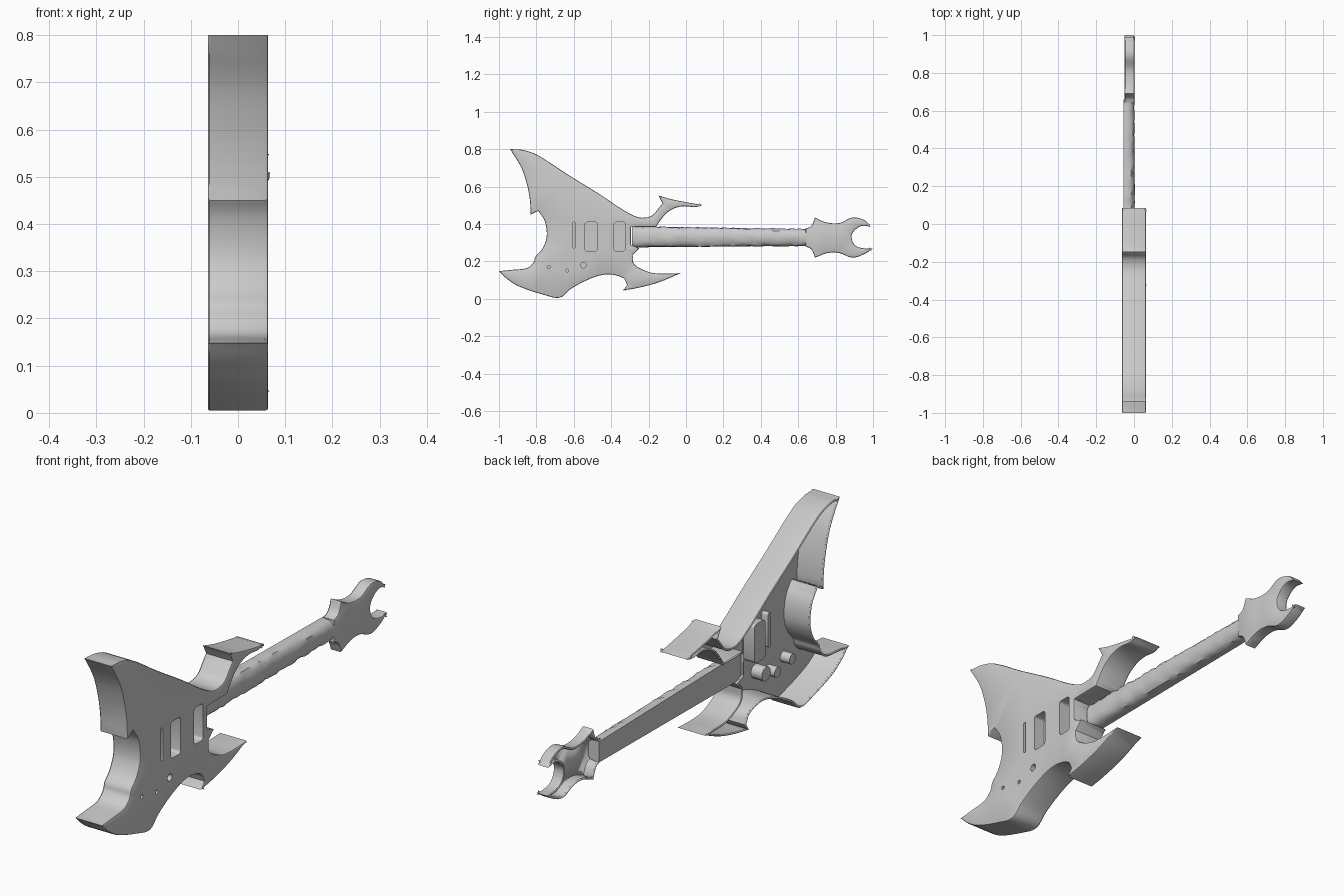
import bpy, bmesh, math, random
from mathutils import Vector

if "Cube" in bpy.data.objects:
    bpy.data.objects.remove(bpy.data.objects["Cube"])

random.seed(4)
grey = bpy.data.materials.new("light grey")
grey.diffuse_color = (0.6, 0.6, 0.6, 1)
grey.use_nodes = True
grey.node_tree.nodes["Principled BSDF"].inputs["Base Color"].default_value = grey.diffuse_color


def smooth_outline(pts, steps=4, corner=50):
    """Closed curve through (y, z) points that keeps sharp corners."""
    p = [Vector(q) for q in pts]
    n = len(p)

    def tangent(i, side):
        a, b, c = p[i - 1], p[i], p[(i + 1) % n]
        if (b - a).angle(c - b) > math.radians(corner):
            return (c - b) if side else (b - a)
        return (c - a) / 2

    out = []
    for i in range(n):
        j = (i + 1) % n
        d = (p[j] - p[i]).length
        t0, t1 = tangent(i, 1).normalized() * d, tangent(j, 0).normalized() * d
        for k in range(steps):
            t = k / steps
            out.append(p[i] * (2*t**3 - 3*t*t + 1) + t0 * (t**3 - 2*t*t + t)
                       + p[j] * (3*t*t - 2*t**3) + t1 * (t**3 - t*t))
    return out


def inset(loop, d):
    """Move a clockwise loop inwards by d."""
    res = []
    for i, q in enumerate(loop):
        t = (loop[(i + 1) % len(loop)] - loop[i - 1]).normalized()
        res.append(q + Vector((t.y, -t.x)) * d)
    return res


def finish(name, bm, angle=35):
    me = bpy.data.meshes.new(name)
    bm.to_mesh(me)
    bm.free()
    me.materials.append(grey)
    ob = bpy.data.objects.new(name, me)
    bpy.context.collection.objects.link(ob)
    bpy.ops.object.select_all(action='DESELECT')
    ob.select_set(True)
    bpy.context.view_layer.objects.active = ob
    bpy.ops.object.shade_smooth_by_angle(angle=math.radians(angle))
    return ob


def shell(name, pts, x_back, x_face, thick, pockets=()):
    """Face plate with rounded edge, side walls, open back and sunk pockets."""
    bm = bmesh.new()

    def ring(loop, x):
        return [bm.verts.new((x, q[0], q[1])) for q in loop]

    def bridge(a, b):
        for i in range(len(a)):
            j = (i + 1) % len(a)
            bm.faces.new((a[i], a[j], b[j], b[i]))

    def edges(r):
        return [bm.edges.new((r[i - 1], r[i])) for i in range(len(r))]

    line = smooth_outline(pts)
    rings = [ring(inset(line, d), x) for d, x in
             ((0.006, x_face), (0.002, x_face - 0.002), (0, x_face - 0.007),
              (0, x_back + 0.004), (0.003, x_back))]
    border = edges(rings[0])
    tops = []
    for loop, depth in pockets:
        top = ring(loop, x_face)
        border += edges(top)
        tops.append((top, loop, depth))
    bmesh.ops.triangle_fill(bm, edges=border, use_beauty=True, normal=(1, 0, 0))
    for a, b in zip(rings, rings[1:]):
        bridge(a, b)
    for top, loop, depth in tops:
        low = ring(loop, x_face - depth)
        bridge(top, low)
        bm.faces.new(low)
    bmesh.ops.recalc_face_normals(bm, faces=bm.faces)
    plate = max((f for f in bm.faces if abs(f.normal.x) > 0.99
                 and f.calc_center_median().x > x_face - 0.001),
                key=lambda f: f.calc_area())
    if plate.normal.x < 0:
        bmesh.ops.reverse_faces(bm, faces=bm.faces)
    ob = finish(name, bm)
    mod = ob.modifiers.new("wall", 'SOLIDIFY')
    mod.thickness = thick
    mod.offset = -1
    return ob


def slot(y0, y1, z0, z1, r):
    """Rounded rectangle."""
    out = []
    for cy, cz, a in ((y1-r, z1-r, 0), (y0+r, z1-r, 90), (y0+r, z0+r, 180), (y1-r, z0+r, 270)):
        for k in range(4):
            t = math.radians(a + 30 * k)
            out.append((cy + r * math.cos(t), cz + r * math.sin(t)))
    return out


def disc(y, z, r, n=16):
    return [(y + r * math.cos(2*math.pi*k/n), z + r * math.sin(2*math.pi*k/n)) for k in range(n)]


# Body: horns, fins and neck notch
body = [(-.94, .80), (-.88, .797), (-.80, .772), (-.625, .66), (-.46, .558), (-.33, .472),
        (-.25, .435), (-.185, .443), (-.15, .48), (-.125, .51), (-.147, .552), (-.08, .533),
        (.02, .513), (.085, .502), (.05, .49), (-.01, .495), (-.06, .485), (-.105, .457),
        (-.14, .415), (-.16, .385), (-.295, .383), (-.295, .29), (-.25, .27), (-.285, .235),
        (-.28, .19), (-.24, .16), (-.17, .137), (-.03, .137), (-.14, .09), (-.25, .06),
        (-.335, .045), (-.315, .075), (-.335, .11), (-.40, .13), (-.46, .125), (-.54, .095),
        (-.62, .05), (-.675, .006), (-.755, .02), (-.89, .065), (-.955, .105), (-1.0, .148),
        (-.93, .155), (-.85, .165), (-.815, .195), (-.805, .225), (-.77, .265), (-.745, .33),
        (-.755, .415), (-.79, .47), (-.83, .45), (-.835, .53), (-.85, .61), (-.88, .70)]
pockets = [(slot(-.54, -.475, .255, .41, .012), .05),      # rear pickup
           (slot(-.385, -.325, .255, .41, .012), .05),     # front pickup
           (slot(-.607, -.594, .272, .41, .006), .03),     # bridge slit
           (disc(-.548, .18, .015), .045),                 # control holes
           (disc(-.635, .152, .008), .03), (disc(-.735, .17, .008), .03)]
shell("body", body, -.064, .064, .007, pockets)

# Headstock with claw-shaped end
head = [(.64, .375), (.67, .39), (.69, .435), (.745, .41), (.82, .405), (.89, .435),
        (.955, .42), (.99, .385), (.94, .39), (.90, .365), (.885, .33), (.905, .285),
        (.95, .27), (1.0, .27), (.955, .24), (.89, .22), (.82, .245), (.757, .245),
        (.69, .22), (.67, .265), (.64, .28)]
shell("headstock", head, -.05, .002, .008)

# Neck: flat on the open side, rounded and slightly uneven on the other
bm = bmesh.new()
rows, N = [], 40
for i in range(N + 1):
    t = i / N
    y = -.29 + .95 * t
    half, mid = .056 - .012 * t, .331 - .003 * t
    row = [bm.verts.new((-.055, y, mid - half)), bm.verts.new((-.055, y, mid + half))]
    for k in range(9):
        a = math.pi * k / 8
        j = random.uniform(-.003, .003) if 0 < i < N else 0
        row.append(bm.verts.new((-.035 + (.037 + j) * math.sin(a) ** .7, y,
                                 mid + (half + j) * math.cos(a))))
    rows.append(row)
for a, b in zip(rows, rows[1:]):
    for k in range(len(a)):
        m = (k + 1) % len(a)
        bm.faces.new((a[k], a[m], b[m], b[k]))
bm.faces.new(rows[0])
bm.faces.new(rows[-1])
bmesh.ops.recalc_face_normals(bm, faces=bm.faces)
finish("neck", bm, 40)


# Control housings inside the hollow body
def housing(name, y, z, r, x0, x1):
    b = bmesh.new()
    lo = [b.verts.new((x0, p, q)) for p, q in disc(y, z, r)]
    hi = [b.verts.new((x1, p, q)) for p, q in disc(y, z, r)]
    for i in range(len(lo)):
        b.faces.new((lo[i - 1], lo[i], hi[i], hi[i - 1]))
    b.faces.new(lo)
    bmesh.ops.recalc_face_normals(b, faces=b.faces)
    if sum(f.normal.x for f in b.faces) > 0:
        bmesh.ops.reverse_faces(b, faces=b.faces)
    finish(name, b)


housing("large_control_housing", -.548, .18, .03, .008, .059)
housing("middle_control_housing", -.635, .152, .022, .015, .059)
housing("small_control_housing", -.735, .17, .022, .015, .059)
